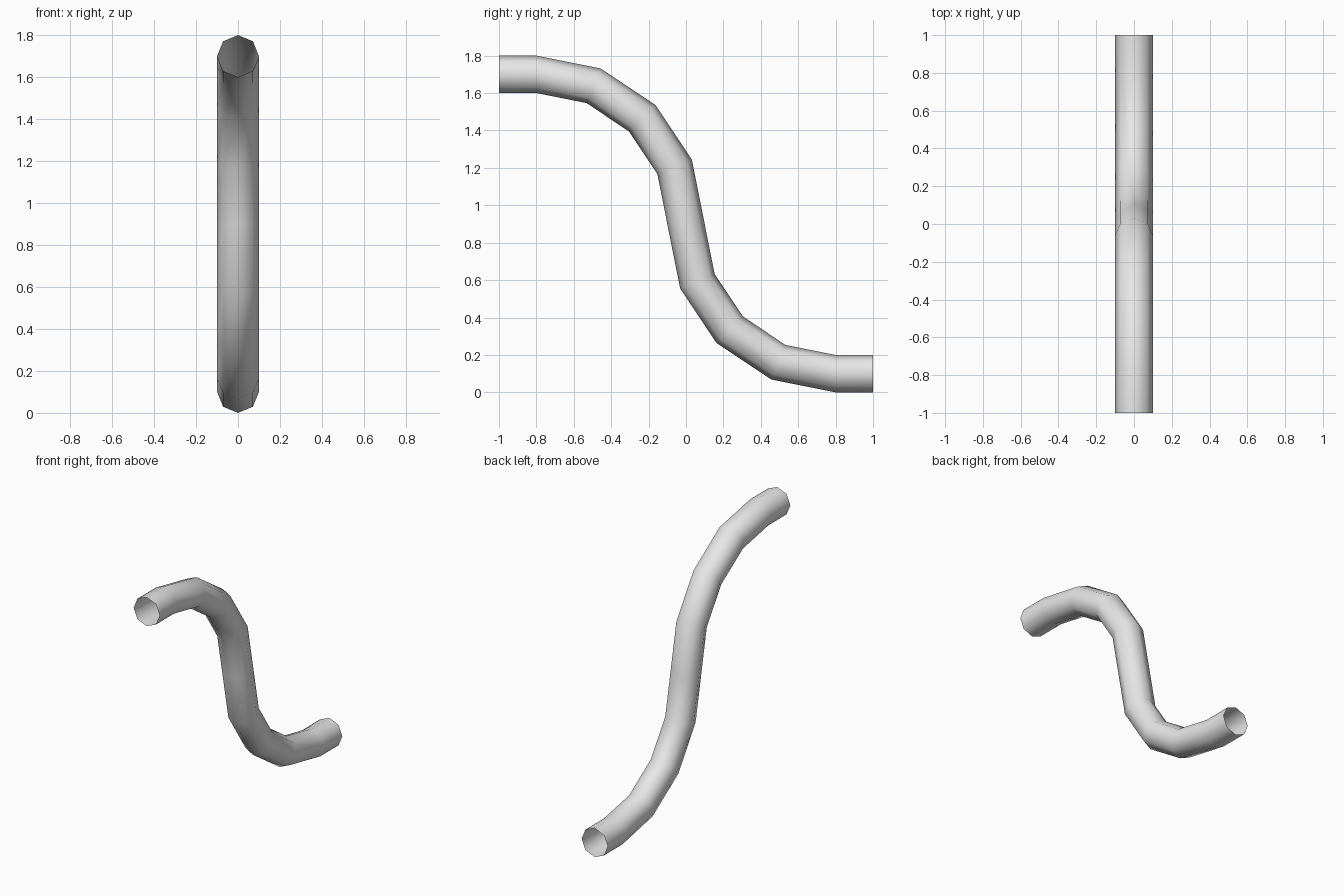
import bpy
import bmesh
from math import sin, cos, pi
from mathutils import Vector

cube = bpy.data.objects.get("Cube")
if cube:
    bpy.data.objects.remove(cube, do_unlink=True)

SIDES = 8
TUBE_RADIUS = 0.1
BEND_RADIUS = 0.8
BEND_STEPS = 4
MID_HEIGHT = 0.9

# Light grey surface
grey = bpy.data.materials.new("light_grey")
grey.use_nodes = True
colour = (0.8, 0.8, 0.8, 1)
grey.diffuse_color = colour
grey.node_tree.nodes["Principled BSDF"].inputs["Base Color"].default_value = colour

# Path stations (y, z, downward tilt): straight stub, two quarter bends, straight stub
angles = [i * pi / 2 / BEND_STEPS for i in range(BEND_STEPS + 1)]
upper = [(-BEND_RADIUS + BEND_RADIUS * sin(a), MID_HEIGHT + BEND_RADIUS * cos(a), a)
         for a in angles]
lower = [(-y, 2 * MID_HEIGHT - z, a) for y, z, a in reversed(upper[:-1])]
top_z = MID_HEIGHT + BEND_RADIUS
stations = [(-1, top_z, 0)] + upper + lower + [(1, 2 * MID_HEIGHT - top_z, 0)]

# Open octagonal tube swept along the path
bm = bmesh.new()
rings = []
for y, z, tilt in stations:
    across = Vector((1, 0, 0))
    up = Vector((0, sin(tilt), cos(tilt)))
    ring = []
    for k in range(SIDES):
        a = 2 * pi * k / SIDES
        offset = (across * sin(a) + up * cos(a)) * TUBE_RADIUS
        ring.append(bm.verts.new(Vector((0, y, z)) + offset))
    rings.append(ring)

for r, s in zip(rings, rings[1:]):
    for k in range(SIDES):
        n = (k + 1) % SIDES
        face = bm.faces.new((r[k], r[n], s[n], s[k]))
        face.smooth = True

mesh = bpy.data.meshes.new("curved_pipe")
bm.to_mesh(mesh)
bm.free()
mesh.materials.append(grey)
pipe = bpy.data.objects.new("curved_pipe", mesh)
bpy.context.collection.objects.link(pipe)
